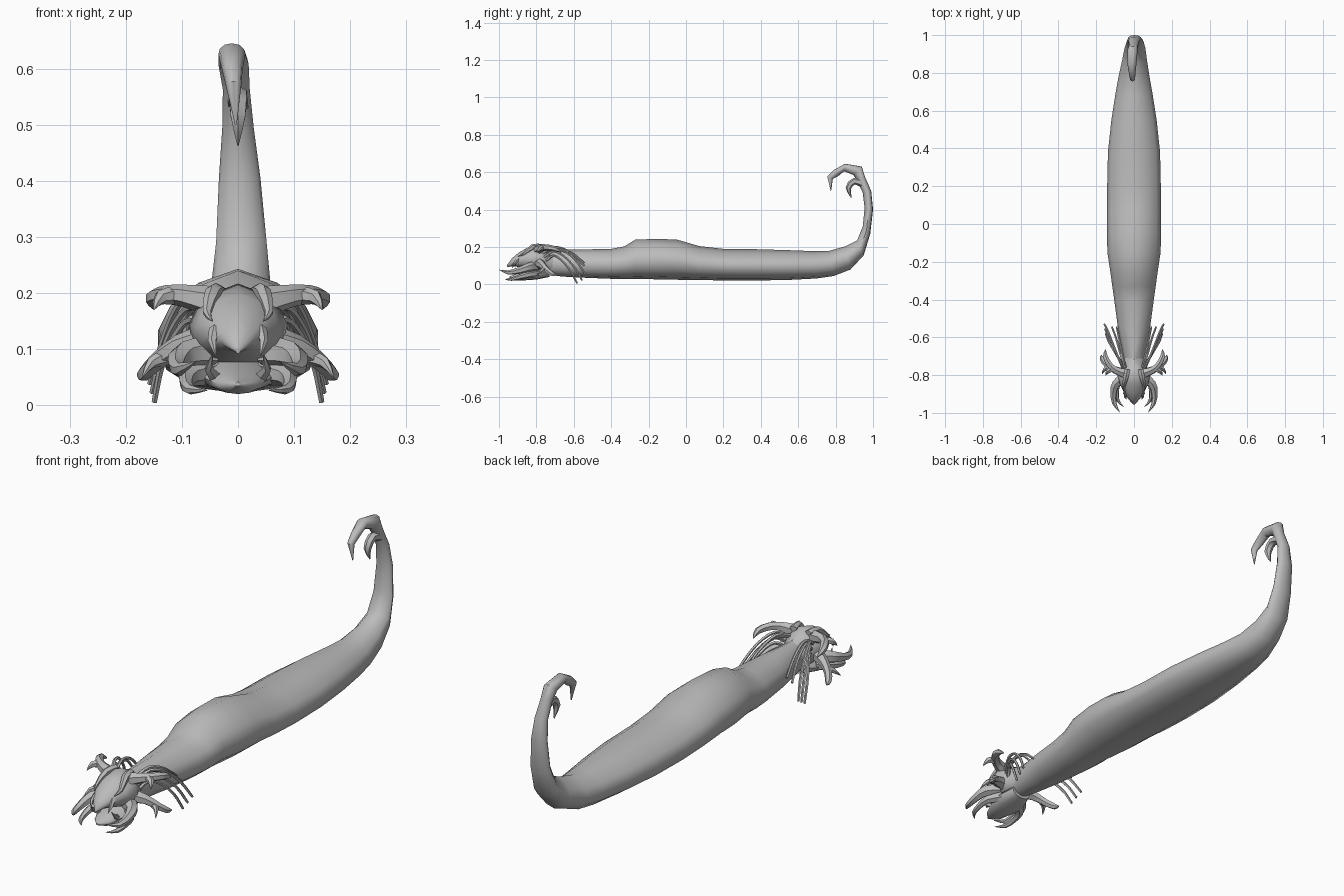
import bpy, bmesh, math
from mathutils import Vector

grey = bpy.data.materials.new("stone grey")
grey.diffuse_color = (0.5, 0.5, 0.5, 1)

# right half of the body cross-section: (side, height), top to bottom
HALF = [(0, 1), (.5, .77), (.85, .4), (1, 0), (.9, -.5), (.55, -.87), (0, -1)]
SECTION = HALF + [(-x, h) for x, h in HALF[-2:0:-1]]


def skin(bm, rings):
    """Join rings of points with quads and cap both ends."""
    loops = [[bm.verts.new(p) for p in r] for r in rings]
    n = len(loops[0])
    for a, b in zip(loops, loops[1:]):
        for i in range(n):
            j = (i + 1) % n
            bm.faces.new((a[i], a[j], b[j], b[i]))
    bm.faces.new(loops[0][::-1])
    bm.faces.new(loops[-1])


def finish(name, bm):
    bmesh.ops.recalc_face_normals(bm, faces=bm.faces)
    me = bpy.data.meshes.new(name)
    bm.to_mesh(me)
    bm.free()
    me.materials.append(grey)
    ob = bpy.data.objects.new(name, me)
    bpy.context.collection.objects.link(ob)
    return ob


def loft(name, stations):
    """Stations: (outer y, outer z, inner y, inner z, half width, x shift)."""
    bm = bmesh.new()
    rings = []
    for oy, oz, iy, iz, w, x in stations:
        o, i = Vector((x, oy, oz)), Vector((x, iy, iz))
        rings.append([(o + i) / 2 + (i - o) / 2 * h + Vector((w * s, 0, 0))
                      for s, h in SECTION])
    skin(bm, rings)
    return finish(name, bm)


def smooth_path(pts, steps):
    """Catmull-Rom resampling of points that carry a radius."""
    P = [Vector(p) for p in pts]
    P = [2 * P[0] - P[1]] + P + [2 * P[-1] - P[-2]]
    out = []
    for k in range(1, len(P) - 2):
        a, b, c, d = P[k - 1:k + 3]
        for s in range(steps):
            t = s / steps
            out.append(0.5 * (2 * b + (c - a) * t + (2 * a - 5 * b + 4 * c - d) * t * t
                              + (3 * b - a - 3 * c + d) * t ** 3))
    return out + [P[-2]]


def spike(name, pts, sides=6, steps=2, mirror=True):
    """Tapered tube through (x, y, z, radius) points, on both sides."""
    bm = bmesh.new()
    path = smooth_path(pts, steps)
    for sx in ((1, -1) if mirror else (1,)):
        c = [Vector((p[0] * sx, p[1], p[2])) for p in path]
        normal, rings = None, []
        for k, p in enumerate(c):
            t = (c[min(k + 1, len(c) - 1)] - c[max(k - 1, 0)]).normalized()
            ref = normal or (Vector((0, 0, 1)) if abs(t.z) < .9 else Vector((0, 1, 0)))
            normal = (ref - t * ref.dot(t)).normalized()
            side = t.cross(normal)
            r = max(path[k][3], .001)
            rings.append([p + r * (normal * math.cos(a) + side * math.sin(a))
                          for a in (2 * math.pi * i / sides for i in range(sides))])
        skin(bm, rings)
    return finish(name, bm)


# long body with a raised hump, rising into the hooked tail
loft("body", [
    (-.76, .055, -.76, .185, .045, 0),
    (-.66, .042, -.66, .185, .062, 0),
    (-.55, .036, -.55, .187, .085, 0),
    (-.40, .030, -.40, .190, .105, 0),
    (-.33, .030, -.33, .203, .115, 0),
    (-.27, .030, -.27, .240, .123, 0),
    (-.15, .027, -.15, .243, .141, 0),
    (-.05, .025, -.05, .240, .143, 0),
    (.07, .024, .07, .205, .143, 0),
    (.20, .021, .20, .190, .142, 0),
    (.38, .021, .38, .188, .138, 0),
    (.55, .024, .55, .183, .120, 0),
    (.70, .032, .68, .178, .098, 0),
    (.79, .045, .76, .178, .083, 0),
    (.88, .080, .85, .203, .066, .003),
    (.95, .155, .915, .235, .055, .005),
    (.985, .27, .945, .31, .045, .006),
    (1.0, .40, .955, .41, .037, .003),
    (.99, .50, .945, .49, .028, 0),
    (.955, .58, .92, .545, .024, -.003),
    (.94, .63, .895, .585, .027, -.008),
    (.85, .645, .845, .605, .024, -.011),
    (.79, .612, .815, .58, .018, -.010),
    (.755, .577, .785, .565, .014, -.008),
    (.774, .50, .777, .505, .002, -.004)])
spike("tail_barb", [(0, .955, .535, .022), (0, .90, .552, .018), (0, .868, .515, .015),
                    (0, .885, .462, .001)], mirror=False)

# head and beak, then lower jaw
loft("head", [
    (-.70, .055, -.70, .180, .050, 0),
    (-.755, .060, -.755, .200, .066, 0),
    (-.80, .070, -.79, .217, .088, 0),
    (-.85, .080, -.845, .198, .075, 0),
    (-.89, .092, -.895, .170, .052, 0),
    (-.925, .098, -.93, .140, .030, 0),
    (-.955, .092, -.957, .104, .004, 0)])
loft("lower_jaw", [
    (-.73, .040, -.73, .100, .045, 0),
    (-.80, .026, -.80, .085, .070, 0),
    (-.86, .022, -.86, .070, .055, 0),
    (-.91, .020, -.91, .055, .036, 0),
    (-.945, .034, -.945, .042, .004, 0)])

# horns, brows and cheek spikes
spike("horn", [(.05, -.79, .185, .028), (.095, -.775, .195, .020), (.13, -.745, .197, .017),
               (.152, -.70, .190, .014), (.150, -.665, .172, .002)])
spike("horn_branch", [(.11, -.765, .195, .016), (.138, -.78, .192, .013),
                      (.150, -.80, .170, .001)])
spike("brow", [(.035, -.77, .200, .016), (.045, -.82, .200, .015), (.055, -.865, .165, .008),
               (.045, -.90, .150, .001)])
spike("cheek_spike", [(.055, -.79, .115, .030), (.105, -.77, .105, .021),
                      (.145, -.745, .078, .016), (.168, -.715, .055, .013),
                      (.174, -.695, .050, .003)])
spike("cheek_hook", [(.13, -.755, .085, .014), (.155, -.77, .075, .010),
                     (.170, -.795, .050, .001)])

# grasping mandibles and fangs
spike("upper_mandible", [(.05, -.81, .095, .030), (.095, -.845, .090, .024),
                         (.108, -.89, .075, .018), (.104, -.95, .064, .012),
                         (.075, -.998, .078, .001)])
spike("lower_mandible", [(.045, -.80, .060, .024), (.085, -.845, .052, .018),
                         (.092, -.89, .040, .013), (.085, -.935, .028, .009),
                         (.055, -.968, .027, .001)])
spike("beak_fang", [(.040, -.895, .135, .012), (.046, -.915, .115, .008),
                    (.040, -.93, .088, .001)], sides=5, steps=1)
spike("jaw_fang", [(.040, -.87, .050, .012), (.052, -.895, .065, .008),
                   (.046, -.915, .090, .001)], sides=5, steps=1)

# drooping whiskers, three outer and two inner on each side
for k in range(3):
    spike("outer_whisker_%d" % (k + 1), [
        (.055, -.77 + .01 * k, .165 - .02 * k, .008),
        (.082, -.71, .198 - .022 * k, .007),
        (.110, -.64 - .012 * k, .172 - .022 * k, .006),
        (.135, -.575 - .022 * k, .110 - .018 * k, .006),
        (.157 - .004 * k, -.53 - .026 * k, .038 - .016 * k, .005)], sides=5, steps=3)
for k in range(2):
    spike("inner_whisker_%d" % (k + 1), [
        (.045, -.76, .175, .008),
        (.062 + .008 * k, -.69, .198 - .012 * k, .007),
        (.078 + .015 * k, -.61, .168 - .012 * k, .006),
        (.092 + .025 * k, -.545, .115 - .015 * k, .005)], sides=5, steps=3)

# soft shading with sharp edges kept
bpy.ops.object.select_all(action='DESELECT')
for ob in bpy.context.collection.objects:
    ob.select_set(True)
    bpy.context.view_layer.objects.active = ob
bpy.ops.object.shade_smooth_by_angle(angle=math.radians(50))
